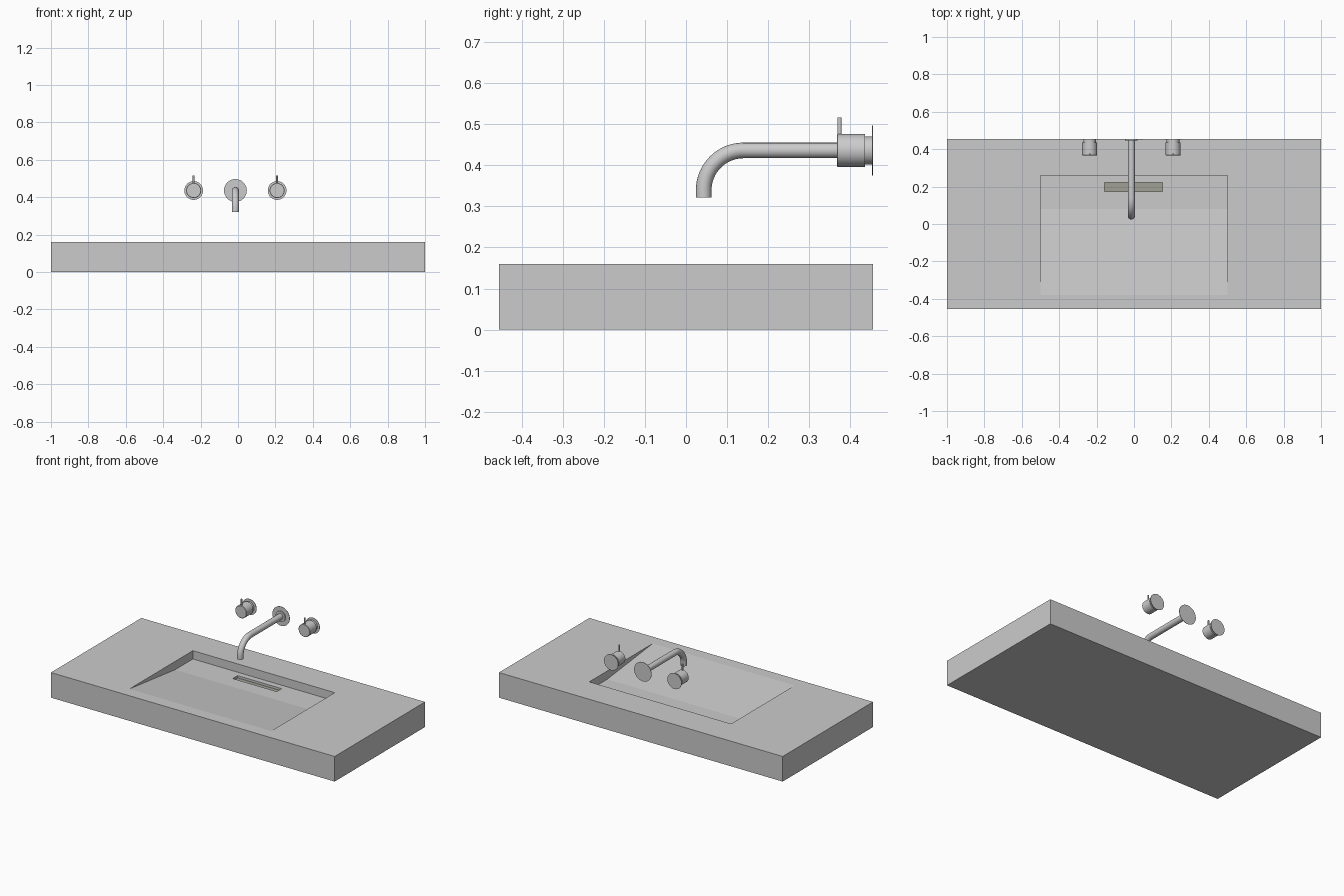
import bpy, bmesh, math

if "Cube" in bpy.data.objects:
    bpy.data.objects.remove(bpy.data.objects["Cube"])

WALL_Y, TAP_Z, SPOUT_X = 0.455, 0.436, -0.014


def add_object(name, bm, smooth=False):
    bmesh.ops.remove_doubles(bm, verts=bm.verts, dist=1e-6)
    bmesh.ops.recalc_face_normals(bm, faces=bm.faces)
    me = bpy.data.meshes.new(name)
    bm.to_mesh(me)
    bm.free()
    ob = bpy.data.objects.new(name, me)
    bpy.context.collection.objects.link(ob)
    if smooth:
        smooth_object(ob)
    return ob


def smooth_object(ob):
    bpy.ops.object.select_all(action='DESELECT')
    ob.select_set(True)
    bpy.context.view_layer.objects.active = ob
    bpy.ops.object.shade_smooth_by_angle(angle=math.radians(35))


def prism(name, profile, half_x, cx=0):
    """Extrude a (y, z) profile along x."""
    bm = bmesh.new()
    face = bm.faces.new([bm.verts.new((cx - half_x, y, z)) for y, z in profile])
    ext = bmesh.ops.extrude_face_region(bm, geom=[face])
    verts = [g for g in ext['geom'] if isinstance(g, bmesh.types.BMVert)]
    bmesh.ops.translate(bm, verts=verts, vec=(2 * half_x, 0, 0))
    return add_object(name, bm)


def box_profile(y0, y1, z0, z1):
    return [(y0, z0), (y1, z0), (y1, z1), (y0, z1)]


def lathe(name, profile, x, z, steps=48):
    """Turn an (r, y) profile around the y axis."""
    bm = bmesh.new()
    verts = [bm.verts.new((x + r, y, z)) for r, y in profile]
    edges = [bm.edges.new(p) for p in zip(verts, verts[1:])]
    bmesh.ops.spin(bm, geom=verts + edges, cent=(x, 0, z), axis=(0, 1, 0),
                   angle=math.tau, steps=steps, use_merge=True)
    return add_object(name, bm, smooth=True)


def cut(target, cutter):
    cutter.hide_render = True
    mod = target.modifiers.new('cut', 'BOOLEAN')
    mod.operation, mod.solver, mod.object = 'DIFFERENCE', 'EXACT', cutter
    bpy.context.view_layer.objects.active = target
    bpy.ops.object.modifier_apply(modifier=mod.name)
    bpy.data.objects.remove(cutter)


# Countertop slab with a sloping basin and drain slot cut in
TOP, FLOOR = 0.16, 0.107
slab = prism('countertop', box_profile(-0.455, WALL_Y, 0, TOP), 1.0)
run, drop = 0.46, TOP - FLOOR
cut(slab, prism('basin_cutter', [(-0.38 - run, TOP + drop), (0.08, FLOOR),
                                 (0.26, FLOOR), (0.26, TOP + drop)], 0.5))
cut(slab, prism('slot_cutter', box_profile(0.173, 0.222, 0.09, 0.13), 0.155, -0.003))

# Dark drain plate at the bottom of the slot
plate = prism('drain_plate', box_profile(0.1735, 0.2215, 0.089, 0.093), 0.1545, -0.003)
mat = bpy.data.materials.new('drain_grey')
mat.diffuse_color = (0.35, 0.35, 0.30, 1)
mat.use_nodes = True
mat.node_tree.nodes["Principled BSDF"].inputs["Base Color"].default_value = mat.diffuse_color
plate.data.materials.append(mat)

# Two wall-mounted handles with levers
for side, x in (('left', -0.237), ('right', 0.209)):
    lathe(side + '_handle', [(0, 0.367), (0.038, 0.367), (0.040, 0.369), (0.040, 0.435),
                             (0.034, 0.435), (0.034, 0.453), (0.050, 0.453),
                             (0.050, WALL_Y), (0, WALL_Y)], x, TAP_Z)
    bpy.ops.mesh.primitive_cylinder_add(vertices=20, radius=0.005, depth=0.09,
                                        location=(x, 0.3735, 0.471))
    lever = bpy.context.object
    lever.name = side + '_lever'
    smooth_object(lever)

# Spout wall flange with collar
lathe('spout_flange', [(0, 0.446), (0.033, 0.446), (0.033, 0.453), (0.061, 0.453),
                       (0.061, WALL_Y), (0, WALL_Y)], SPOUT_X, TAP_Z)

# Curved spout: straight run, quarter bend, short drop
R, END_Y = 0.097, 0.043
path = [(WALL_Y - 0.003, TAP_Z)]
for i in range(17):
    a = math.pi / 2 * (1 + i / 16)
    path.append((END_Y + R + R * math.cos(a), TAP_Z - R + R * math.sin(a)))
path.append((END_Y, 0.322))
cu = bpy.data.curves.new('spout', 'CURVE')
cu.dimensions = '3D'
cu.bevel_depth, cu.bevel_resolution, cu.use_fill_caps = 0.019, 6, True
sp = cu.splines.new('POLY')
sp.points.add(len(path) - 1)
for p, (y, z) in zip(sp.points, path):
    p.co = (SPOUT_X, y, z, 1)
spout = bpy.data.objects.new('spout', cu)
bpy.context.collection.objects.link(spout)
bpy.ops.object.select_all(action='DESELECT')
spout.select_set(True)
bpy.context.view_layer.objects.active = spout
bpy.ops.object.convert(target='MESH')
smooth_object(bpy.context.object)
